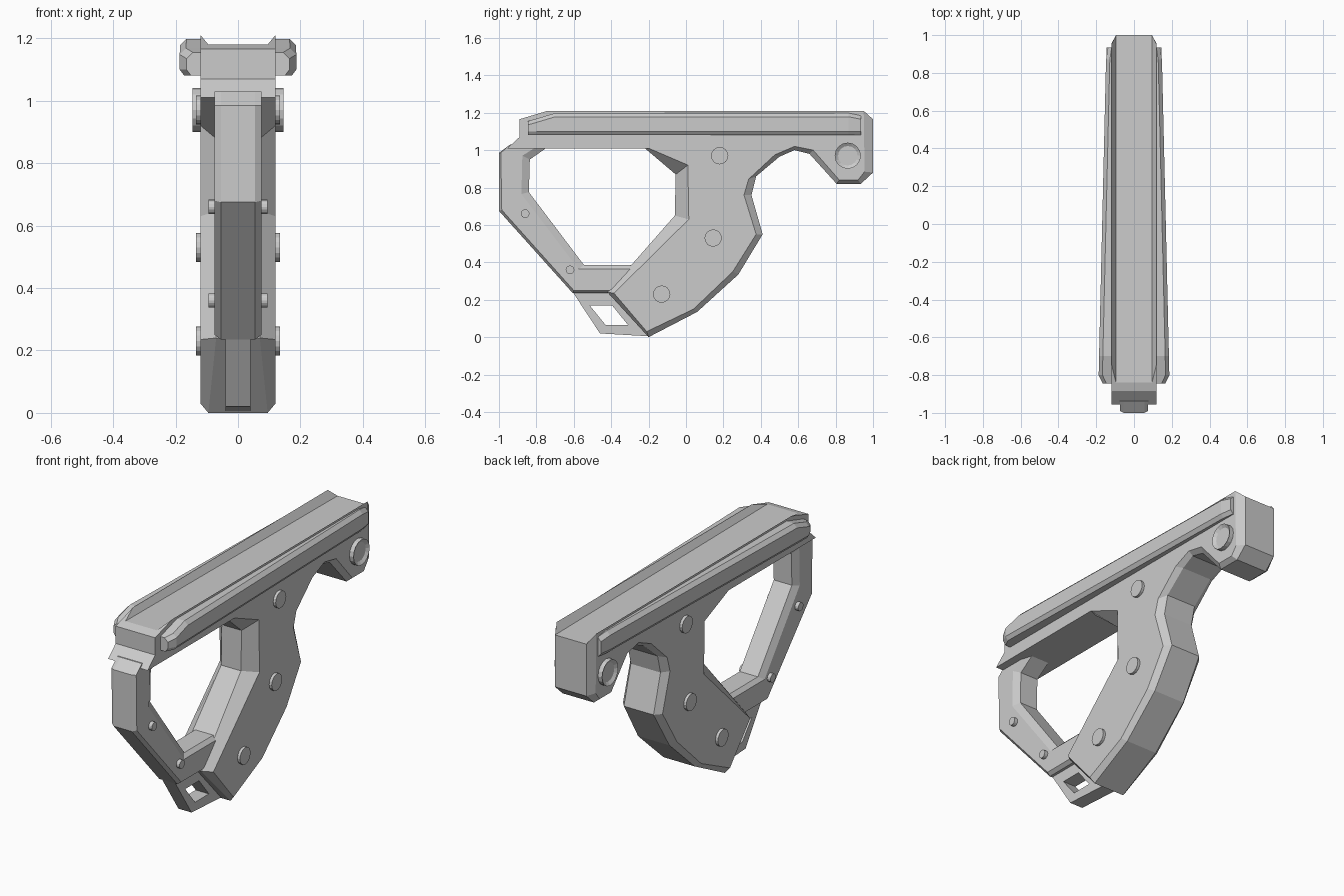
import bpy, bmesh, math
from mathutils import Matrix

if "Cube" in bpy.data.objects:
    bpy.data.objects.remove(bpy.data.objects["Cube"])


def finish(name, bm):
    bmesh.ops.recalc_face_normals(bm, faces=bm.faces)
    me = bpy.data.meshes.new(name)
    bm.to_mesh(me)
    bm.free()
    ob = bpy.data.objects.new(name, me)
    bpy.context.collection.objects.link(ob)
    return ob


def loft(name, rings, caps=True):
    """Skin a list of equal-length closed rings of (x, y, z)."""
    bm = bmesh.new()
    vr = [[bm.verts.new(p) for p in r] for r in rings]
    n = len(rings[0])
    pairs = list(zip(vr, vr[1:])) if caps else list(zip(vr, vr[1:] + vr[:1]))
    for a, b in pairs:
        for i in range(n):
            j = (i + 1) % n
            bm.faces.new((a[i], a[j], b[j], b[i]))
    if caps:
        bm.faces.new(vr[0])
        bm.faces.new(vr[-1])
    return finish(name, bm)


def slab(name, half, pts):
    """Side profile with bevelled rim: (side y, side z, rim y, rim z, rim half width)."""
    side = lambda x: [(x, p[0], p[1]) for p in pts]
    rim = lambda s: [(s * p[4], p[2], p[3]) for p in pts]
    return loft(name, [side(half), rim(1), rim(-1), side(-half)])


def pin(name, y, z, r, half, recess=0, sides=16):
    bm = bmesh.new()
    bmesh.ops.create_cone(bm, cap_ends=True, segments=sides, radius1=r, radius2=r,
                          depth=2 * half, matrix=Matrix.Rotation(math.pi / 2, 4, 'Y'))
    if recess:
        caps = [f for f in bm.faces if len(f.verts) == sides]
        bmesh.ops.inset_individual(bm, faces=caps, thickness=0.018)
        for f in caps:
            for v in f.verts:
                v.co.x -= math.copysign(recess, v.co.x)
    bmesh.ops.translate(bm, verts=bm.verts, vec=(0, y, z))
    return finish(name, bm)


# Upper body, grip and rear post in one bevelled profile
slab("body", 0.12, [
    (-.74, 1.21, -.84, 1.18, .095), (-.89, 1.165, -.89, 1.165, .115),
    (-.89, 1.07, -.89, 1.07, .115), (-.955, 1.01, -.955, 1.01, .115),
    (-.2, 1.01, -.22, 1.01, .07), (.01, .92, -.055, .87, .06),
    (.015, .63, -.06, .65, .06), (-.385, .235, -.42, .24, .07),
    (-.21, .03, -.2, 0, .095), (.04, .15, .06, .135, .095),
    (.25, .35, .28, .335, .095), (.375, .55, .41, .55, .09),
    (.31, .76, .35, .76, .09), (.335, .845, .375, .86, .09),
    (.475, .975, .5, .965, .09), (.58, 1.02, .58, 1.0, .095),
    (.68, 1.0, .66, .98, .095), (.82, .84, .805, .82, .095),
    (.92, .84, .935, .82, .095), (.955, .885, 1.0, .88, .095),
    (.95, 1.21, 1.0, 1.165, .095)])

# Front guard
slab("front_guard", 0.075, [
    (-.94, 1.03, -.94, 1.03, .055), (-.99, .985, -1, .985, .055),
    (-.985, .68, -1, .675, .055), (-.6, .25, -.605, .235, .055),
    (-.3, .25, -.3, .235, .055), (-.25, .365, -.25, .385, .055),
    (-.575, .365, -.545, .385, .055), (-.88, .765, -.84, .775, .055),
    (-.875, .97, -.835, .95, .055), (-.78, 1.03, -.72, 1.03, .055)])

# Small loop under the guard
outer = [(-.605, .24), (-.46, .02), (-.2, .005), (-.37, .24)]
inner = [(-.515, .17), (-.43, .065), (-.31, .065), (-.395, .17)]
at = lambda x, prof: [(x, y, z) for y, z in prof]
loft("lower_loop", [at(.04, outer), at(.04, inner), at(-.04, inner), at(-.04, outer)],
     caps=False)

# Tapered side rails: (y, outer x, top z)
stations = [(-.845, .165, 1.155), (-.8, .187, 1.168), (-.7, .185, 1.198),
            (.87, .148, 1.198), (.935, .138, 1.185)]
for label, s in (("right", 1), ("left", -1)):
    loft("side_rail_" + label, [
        [(s * x, y, z) for x, z in ((.11, 1.08), (w - .015, 1.08), (w, 1.1),
                                    (w, t - .02), (w - .02, t), (.118, t))]
        for y, w, t in stations])

# Pins through grip, post and guard
for i, (y, z) in enumerate([(.18, .97), (.145, .53), (-.13, .23)]):
    pin("grip_pin_%d" % (i + 1), y, z, .046, .135)
pin("rear_pivot", .865, .97, .07, .145, recess=.012)
for i, (y, z) in enumerate([(-.86, .66), (-.62, .36)]):
    pin("guard_pin_%d" % (i + 1), y, z, .023, .095)
